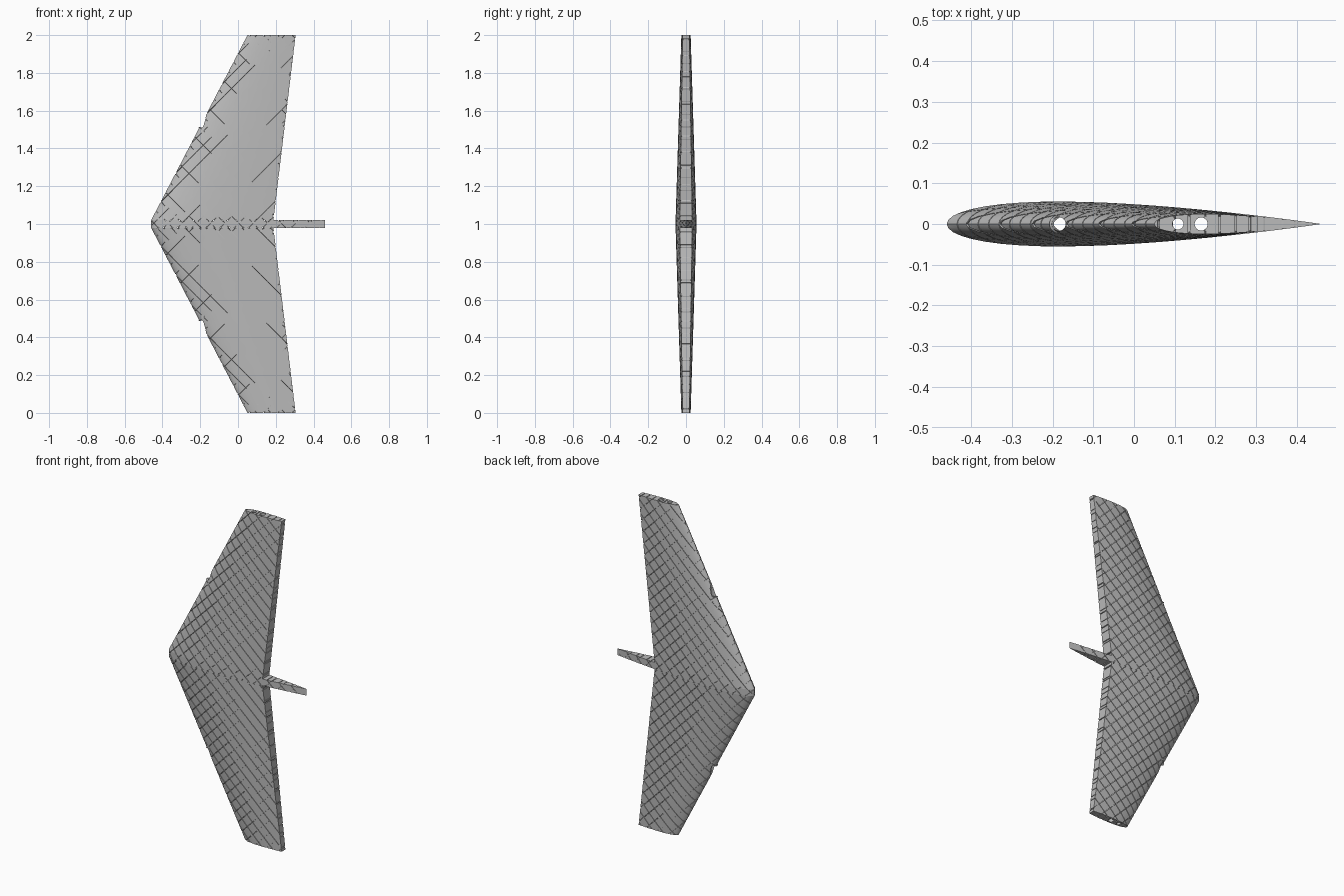
import bpy, bmesh, math
from mathutils import Matrix

cube = bpy.data.objects.get("Cube")
if cube:
    bpy.data.objects.remove(cube, do_unlink=True)

NOSE, TAIL, TIP_NOSE = -0.46, 0.46, 0.05
MID, HALF_STRIP = 1.0, 0.02
SLIT, PITCH, DEPTH = 0.003, 0.075, 0.006

grey = bpy.data.materials.new("foam grey")
grey.use_nodes = True
grey.diffuse_color = (0.5, 0.5, 0.5, 1)
grey.node_tree.nodes["Principled BSDF"].inputs["Base Color"].default_value = (0.5, 0.5, 0.5, 1)


def add_object(name, bm):
    bmesh.ops.recalc_face_normals(bm, faces=bm.faces)
    mesh = bpy.data.meshes.new(name)
    bm.to_mesh(mesh)
    bm.free()
    mesh.materials.append(grey)
    ob = bpy.data.objects.new(name, mesh)
    bpy.context.collection.objects.link(ob)
    return ob


def half_thickness(t):
    # symmetric aerofoil, 12 percent thick, closed tail
    return 0.6 * (0.2969 * math.sqrt(t) - 0.126 * t - 0.3516 * t**2
                  + 0.2843 * t**3 - 0.1036 * t**4)


def section(bm, nose, z, steps=24):
    chord = TAIL - nose
    ts = [(1 - math.cos(math.pi * i / steps)) / 2 for i in range(steps + 1)]
    upper = [(t, half_thickness(t)) for t in ts]
    lower = [(t, -h) for t, h in upper[-2:0:-1]]
    return [bm.verts.new((nose + chord * t, chord * h, z)) for t, h in upper + lower]


def loft(nose_a, z_a, nose_b, z_b):
    bm = bmesh.new()
    a, b = section(bm, nose_a, z_a), section(bm, nose_b, z_b)
    n = len(a)
    for i in range(n):
        j = (i + 1) % n
        bm.faces.new((a[i], a[j], b[j], b[i]))
    bm.faces.new(a)
    bm.faces.new(b)
    return bm


def everything(bm):
    return bm.verts[:] + bm.edges[:] + bm.faces[:]


def wing_half(name, side):
    bm = loft(NOSE, MID + side * HALF_STRIP, TIP_NOSE, MID + side)
    # straight hinge line where the control surface is left off
    cut = bmesh.ops.bisect_plane(
        bm, geom=everything(bm), dist=1e-6, plane_co=(0.185, 0, MID),
        plane_no=(1, 0, -0.12 * side), clear_outer=True)
    rim = [e for e in cut["geom_cut"] if isinstance(e, bmesh.types.BMEdge)]
    bmesh.ops.holes_fill(bm, edges=rim, sides=0)
    return add_object(name, bm)


def spar_cutter():
    bm = bmesh.new()
    for x, r in ((-0.185, 0.017), (0.108, 0.0135), (0.165, 0.016)):
        bmesh.ops.create_cone(bm, cap_ends=True, segments=24, radius1=r, radius2=r,
                              depth=3, matrix=Matrix.Translation((x, 0, MID)))
    ob = add_object("spar_cutter", bm)
    ob.hide_render = True
    return ob


def drill(ob, cutter):
    mod = ob.modifiers.new("spar_holes", 'BOOLEAN')
    mod.operation, mod.solver, mod.object = 'DIFFERENCE', 'MANIFOLD', cutter
    graph = bpy.context.evaluated_depsgraph_get()
    bm = bmesh.new()
    bm.from_object(ob, graph)
    ob.modifiers.clear()
    bm.to_mesh(ob.data)
    bm.free()


def engrave(ob, side):
    # narrow diagonal slits in two crossing families, sunk into the skin
    bm = bmesh.new()
    bm.from_mesh(ob.data)
    half = SLIT / math.sqrt(2)
    families = ((-1, 0.06 + 1), (1, 0.175 - 1))

    def across(co, slope):
        return co.x - slope * side * (co.z - MID)

    for slope, start in families:
        reach = [across(v.co, slope) for v in bm.verts]
        first = math.ceil((min(reach) - start) / PITCH)
        last = math.floor((max(reach) - start) / PITCH)
        for k in range(first, last + 1):
            for edge in (-half, half):
                bmesh.ops.bisect_plane(
                    bm, geom=everything(bm), dist=1e-6,
                    plane_co=(start + k * PITCH + edge, 0, MID),
                    plane_no=(1, 0, -slope * side))

    def in_slit(face):
        co = face.calc_center_median()
        for slope, start in families:
            steps = (across(co, slope) - start) / PITCH
            if abs(steps - round(steps)) * PITCH < half:
                return True
        return False

    slits = [f for f in bm.faces if in_slit(f)]
    made = bmesh.ops.extrude_face_region(bm, geom=slits)["geom"]
    leftover = [f for f in slits if f.is_valid]
    bmesh.ops.delete(bm, geom=leftover, context='FACES')
    floor = [v for v in made if isinstance(v, bmesh.types.BMVert) and v.is_valid]
    bm.normal_update()
    # shallower slits toward the thin tail
    shifts = [(v, v.normal * min(DEPTH, 0.03 * (TAIL - v.co.x))) for v in floor]
    for v, shift in shifts:
        v.co -= shift
    bm.to_mesh(ob.data)
    bm.free()


# wing halves and the straight strip between them
upper = wing_half("upper_wing", 1)
lower = wing_half("lower_wing", -1)
strip = add_object("centre_strip", loft(NOSE, MID - HALF_STRIP, NOSE, MID + HALF_STRIP))
parts = ((upper, 1), (lower, -1), (strip, 1))

# spar holes, then slits
spars = spar_cutter()
for ob, side in parts:
    drill(ob, spars)
    engrave(ob, side)
bpy.data.objects.remove(spars, do_unlink=True)

bpy.ops.object.select_all(action='DESELECT')
for ob, side in parts:
    ob.select_set(True)
bpy.context.view_layer.objects.active = upper
bpy.ops.object.shade_smooth_by_angle(angle=math.radians(30))
